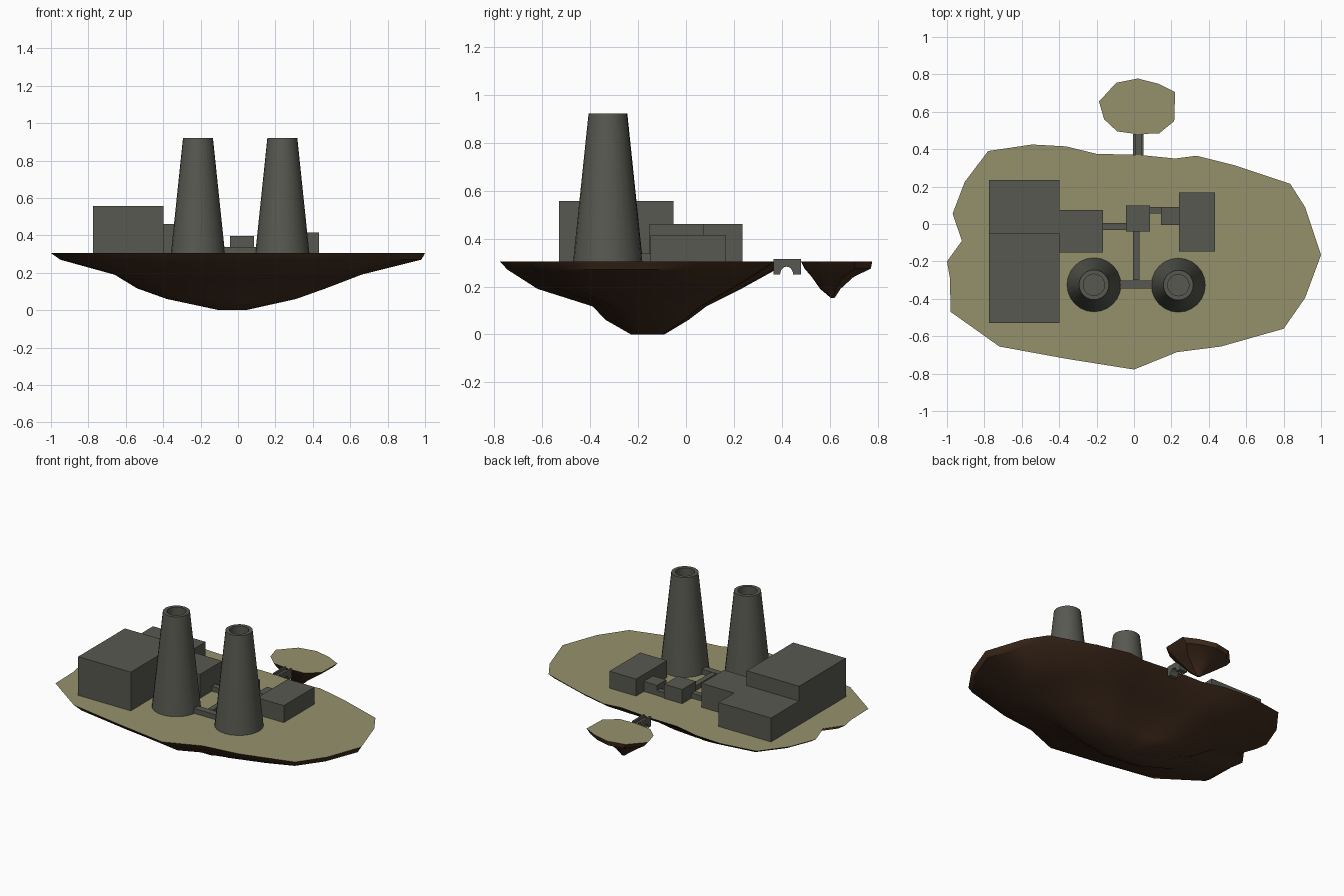
import bpy, bmesh, math

if "Cube" in bpy.data.objects:
    bpy.data.objects.remove(bpy.data.objects["Cube"])

def material(name, rgb):
    m = bpy.data.materials.new(name)
    m.diffuse_color = (*rgb, 1)
    m.use_nodes = True
    m.node_tree.nodes["Principled BSDF"].inputs["Base Color"].default_value = m.diffuse_color
    return m

GRASS = material("dry_grass", (0.30, 0.285, 0.148))
EARTH = material("brown_earth", (0.055, 0.026, 0.013))
STONE = material("grey_concrete", (0.098, 0.098, 0.082))
GROUND = 0.305

def finish(name, bm, mats, smooth=None):
    bmesh.ops.recalc_face_normals(bm, faces=bm.faces)
    if len(mats) > 1:  # grass on the flat top, earth elsewhere
        for f in bm.faces:
            f.material_index = 0 if f.normal.z > 0.9 else 1
    me = bpy.data.meshes.new(name)
    bm.to_mesh(me)
    bm.free()
    ob = bpy.data.objects.new(name, me)
    bpy.context.collection.objects.link(ob)
    for m in mats:
        me.materials.append(m)
    if smooth:
        bpy.ops.object.select_all(action='DESELECT')
        ob.select_set(True)
        bpy.context.view_layer.objects.active = ob
        bpy.ops.object.shade_smooth_by_angle(angle=math.radians(smooth))
    return ob

def island(name, outline, rings, smooth):
    """Loft the outline downwards; each ring is (z, x0, x1, y0, y1)."""
    xs, ys = zip(*outline)
    ax, bx, ay, by = min(xs), max(xs), min(ys), max(ys)
    bm = bmesh.new()
    loops = [[bm.verts.new((x, y, GROUND)) for x, y in outline]]
    for z, x0, x1, y0, y1 in rings:
        loops.append([bm.verts.new((x0 + (x - ax) / (bx - ax) * (x1 - x0),
                                    y0 + (y - ay) / (by - ay) * (y1 - y0), z))
                      for x, y in outline])
    n = len(outline)
    for a, b in zip(loops, loops[1:]):
        for i in range(n):
            j = (i + 1) % n
            bm.faces.new((a[i], a[j], b[j], b[i]))
    bm.faces.new(loops[0])
    bm.faces.new(loops[-1])
    return finish(name, bm, (GRASS, EARTH), smooth)

def box(name, x0, x1, y0, y1, z1, z0=GROUND - 0.005):
    bm = bmesh.new()
    bmesh.ops.create_cube(bm, size=1)
    for v in bm.verts:
        v.co = (x1 if v.co.x > 0 else x0, y1 if v.co.y > 0 else y0,
                z1 if v.co.z > 0 else z0)
    return finish(name, bm, (STONE,))

def tower(name, cx, cy, sides=24):
    """Tapered chimney with a hollow mouth, spun from a profile."""
    profile = [(0.145, GROUND - 0.005), (0.08, 0.922), (0.057, 0.922), (0.057, 0.78)]
    bm = bmesh.new()
    loops = [[bm.verts.new((cx + r * math.cos(2 * math.pi * i / sides),
                            cy + r * math.sin(2 * math.pi * i / sides), z))
              for i in range(sides)] for r, z in profile]
    for a, b in zip(loops, loops[1:]):
        for i in range(sides):
            j = (i + 1) % sides
            bm.faces.new((a[i], a[j], b[j], b[i]))
    bm.faces.new(loops[0])
    bm.faces.new(loops[-1])
    return finish(name, bm, (STONE,), 30)

# Floating islands
island("main_island",
       [(-1, -.2), (-.92, -.09), (-.97, .055), (-.905, .225), (-.78, .39),
        (-.545, .425), (-.365, .415), (-.2, .375), (.02, .37), (.22, .35),
        (.335, .365), (.535, .315), (.835, .215), (.915, .09), (1, -.165),
        (.915, -.395), (.8, -.56), (.465, -.655), (.23, -.685), (0, -.778),
        (-.365, -.72), (-.72, -.655), (-.98, -.47), (-.985, -.285)],
       [(.27, -.95, .98, -.745, .375), (.19, -.66, .66, -.62, .23),
        (.117, -.54, .47, -.39, .085), (.06, -.38, .31, -.335, .01),
        (0, -.10, .04, -.23, -.09)], 40)
island("small_island",
       [(-.187, .655), (-.095, .755), (.02, .778), (.13, .75), (.22, .705),
        (.215, .55), (.135, .485), (.02, .48), (-.09, .495), (-.16, .56)],
       [(.275, -.16, .19, .495, .772), (.24, -.11, .14, .525, .70),
        (.19, -.04, .07, .56, .645), (.152, .01, .03, .605, .62)], 25)

# Factory buildings
box("main_hall", -.775, -.398, -.53, -.052, .556)
box("rear_hall", -.775, -.398, -.052, .236, .46)
box("side_hall", -.398, -.165, -.153, .075, .46)
box("right_hall", .24, .432, -.148, .168, .415)
box("pump_house", -.043, .086, -.04, .1, .397)
box("right_annex", .145, .24, -.005, .09, .37)

# Connecting ducts
box("left_duct", -.165, -.043, -.033, .005, .337)
box("right_duct", .086, .145, .055, .092, .337)
box("long_duct", -.005, .03, -.3, -.04, .337)
box("tower_duct", -.11, .13, -.345, -.303, .337)

# Cooling towers
tower("left_tower", -.214, -.325)
tower("right_tower", .237, -.327)

# Arched bridge between the islands
arch = [(.42 + .027 * math.cos(math.pi * i / 10), .25 + .033 * math.sin(math.pi * i / 10))
        for i in range(11)]
side = [(.365, .25), (.365, .298), (.48, .298), (.48, .25)] + arch
bm = bmesh.new()
base = bm.faces.new([bm.verts.new((-.005, y, z)) for y, z in side])
ext = bmesh.ops.extrude_face_region(bm, geom=[base])
for v in ext["geom"]:
    if isinstance(v, bmesh.types.BMVert):
        v.co.x = .05
if not any(f.normal.x < -.9 for f in bm.faces):
    bm.normal_update()
finish("bridge_arch", bm, (STONE,))
for name, x in (("bridge_left_rail", -.005), ("bridge_right_rail", .038)):
    box(name, x, x + .012, .365, .48, .314, .295)
